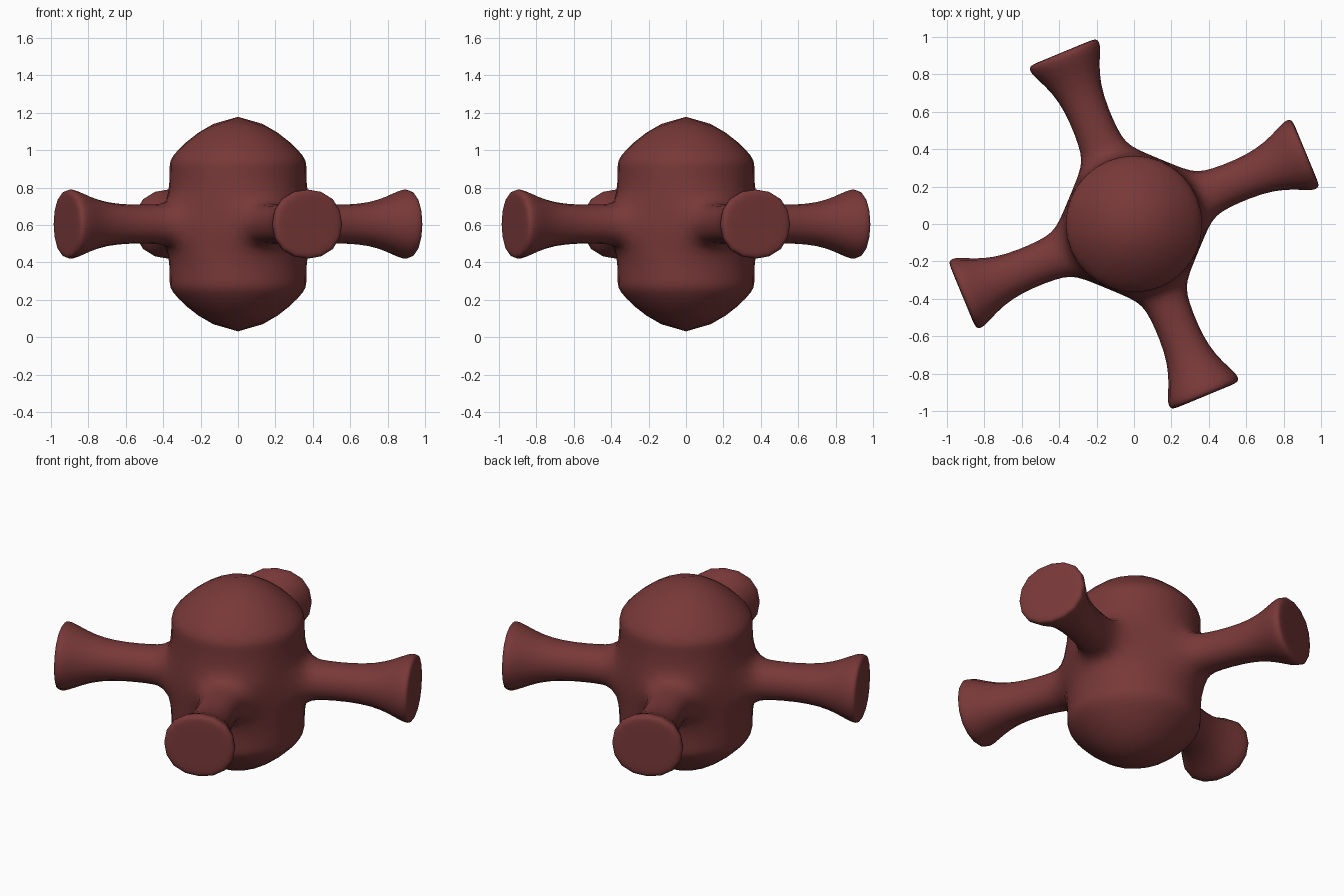
import bpy, bmesh
from math import pi, cos, sin
from mathutils import Vector

if "Cube" in bpy.data.objects:
    bpy.data.objects.remove(bpy.data.objects["Cube"])

ZC = 0.605
N = 8
bm = bmesh.new()

# Octagonal body cage: stacked rings, with pointed caps
heights = [-0.365, -0.315, -0.125, 0.125, 0.315, 0.365]
rings = [[bm.verts.new((0.405 * cos(2 * pi * i / N), 0.405 * sin(2 * pi * i / N), ZC + h))
          for i in range(N)] for h in heights]
sides = {}
for k in range(len(rings) - 1):
    for i in range(N):
        j = (i + 1) % N
        sides[k, i] = bm.faces.new((rings[k][i], rings[k][j], rings[k + 1][j], rings[k + 1][i]))
top = bm.verts.new((0, 0, ZC + 0.69))
bottom = bm.verts.new((0, 0, ZC - 0.69))
for i in range(N):
    j = (i + 1) % N
    bm.faces.new((rings[-1][i], rings[-1][j], top))
    bm.faces.new((rings[0][j], rings[0][i], bottom))

# Four arms extruded from every other side face: (distance, half width, half height)
arm = [(0.47, 0.118, 0.112), (0.78, 0.118, 0.112), (0.95, 0.225, 0.21),
       (0.995, 0.215, 0.20), (0.995, 0.16, 0.15)]
for i in range(0, N, 2):
    a = 2 * pi * (i + 0.5) / N
    out, across = Vector((cos(a), sin(a), 0)), Vector((-sin(a), cos(a), 0))
    face = sides[2, i]
    for d, w, h in arm:
        old = list(face.verts)
        new = [bm.verts.new(out * d + across * w * s + Vector((0, 0, ZC + h * t)))
               for s, t in ((-1, -1), (1, -1), (1, 1), (-1, 1))]
        bm.faces.remove(face)
        for k in range(4):
            m = (k + 1) % 4
            bm.faces.new((old[k], old[m], new[m], new[k]))
        face = bm.faces.new(new)

bmesh.ops.recalc_face_normals(bm, faces=bm.faces)
for f in bm.faces:
    f.smooth = True
mesh = bpy.data.meshes.new("four_armed_hub")
bm.to_mesh(mesh)
bm.free()
hub = bpy.data.objects.new("four_armed_hub", mesh)
bpy.context.collection.objects.link(hub)
sub = hub.modifiers.new("smooth", 'SUBSURF')
sub.levels = sub.render_levels = 2

# Dark red finish
mat = bpy.data.materials.new("dark_red")
mat.diffuse_color = (0.19, 0.04, 0.04, 1)
mat.use_nodes = True
mat.node_tree.nodes["Principled BSDF"].inputs["Base Color"].default_value = mat.diffuse_color
mesh.materials.append(mat)
